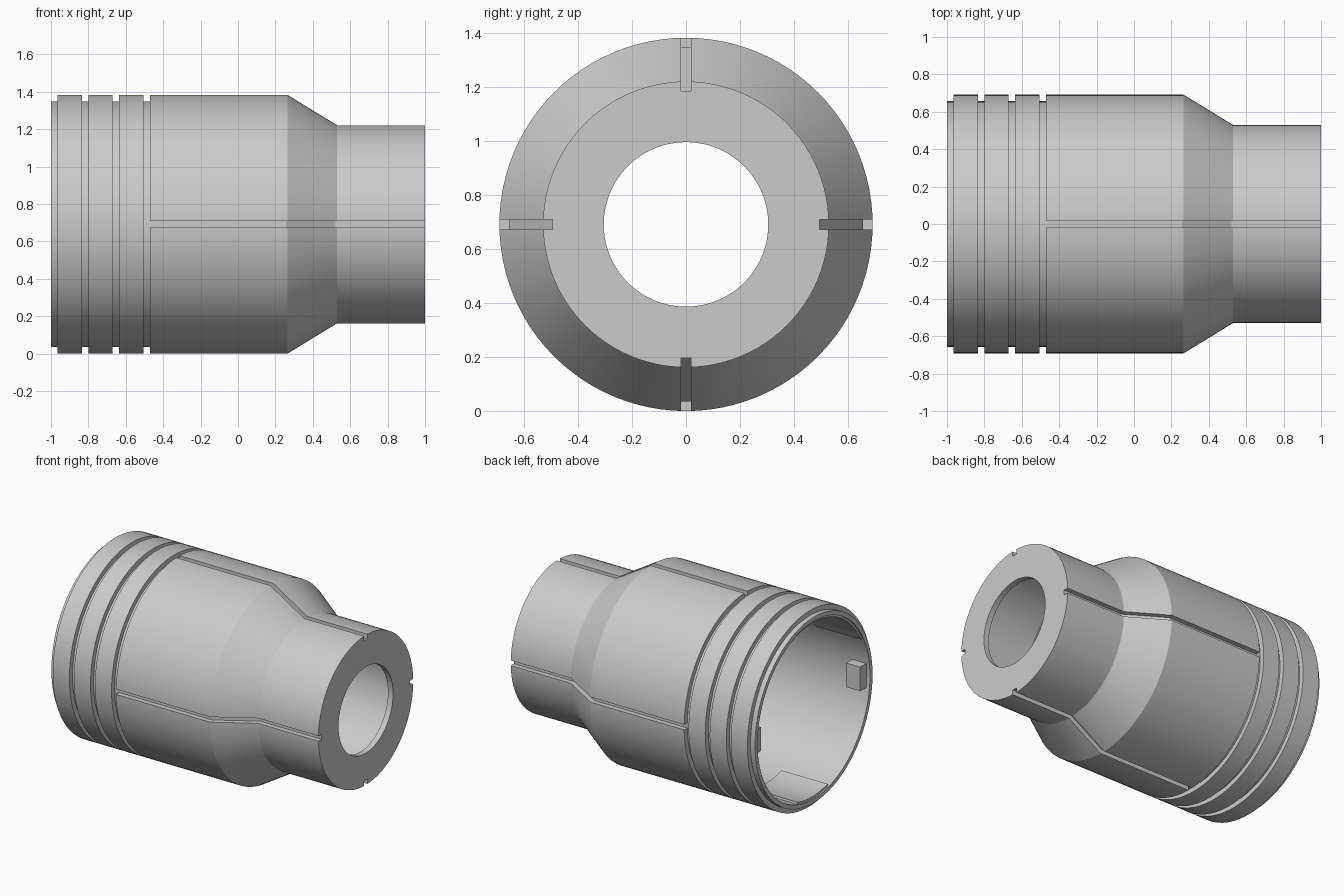
import bpy, bmesh, math
from mathutils import Matrix, Vector

cube = bpy.data.objects.get("Cube")
if cube:
    bpy.data.objects.remove(cube)

R = 0.692            # main outer radius, also the height of the axis
GROOVE = 0.657       # radius at the bottom of the grooves
NECK = 0.53          # neck outer radius
SEGMENTS = 96
AXIS = Matrix.Translation((0, 0, R))

grey = bpy.data.materials.new("light_grey")
grey.use_nodes = True
grey.diffuse_color = (0.6, 0.6, 0.6, 1)
grey.node_tree.nodes["Principled BSDF"].inputs["Base Color"].default_value = (0.6, 0.6, 0.6, 1)


def make_object(name, bm):
    bmesh.ops.recalc_face_normals(bm, faces=bm.faces)
    bm.transform(AXIS)
    mesh = bpy.data.meshes.new(name)
    bm.to_mesh(mesh)
    bm.free()
    mesh.materials.append(grey)
    obj = bpy.data.objects.new(name, mesh)
    bpy.context.collection.objects.link(obj)
    return obj


def select(obj):
    bpy.ops.object.select_all(action='DESELECT')
    obj.select_set(True)
    bpy.context.view_layer.objects.active = obj


def revolve(name, profile, start=0, sweep=math.tau, steps=SEGMENTS):
    """Turn a closed (x, radius) profile about the x axis, fully or as an arc."""
    full = sweep >= math.tau
    bm = bmesh.new()
    rings = []
    for i in range(steps if full else steps + 1):
        a = start + sweep * i / steps
        rings.append([bm.verts.new((x, r * math.cos(a), r * math.sin(a))) for x, r in profile])
    n = len(profile)
    for i in range(steps):
        p, q = rings[i], rings[(i + 1) % len(rings)]
        for j in range(n):
            k = (j + 1) % n
            bm.faces.new((p[j], p[k], q[k], q[j]))
    if not full:
        bm.faces.new(rings[0])
        bm.faces.new(rings[-1])
    return make_object(name, bm)


def smooth(obj):
    select(obj)
    bpy.ops.object.shade_smooth_by_angle(angle=math.radians(20))


# Outer wall: rebated open rim, three bands split by grooves, cone, neck
outer = [(-1, GROOVE)]
for band_start in (-0.965, -0.80, -0.635):
    band_end = band_start + 0.13
    outer += [(band_start, GROOVE), (band_start, R), (band_end, R), (band_end, GROOVE)]
outer += [(-0.47, GROOVE), (-0.47, R), (0.265, R), (0.53, NECK), (1, NECK)]

# Inner wall: end plate with a round hole, then the hollow shell
inner = [(1, 0.305), (0.96, 0.305), (0.96, 0.465), (0.50, 0.465), (0.235, 0.628), (-1, 0.628)]
body = revolve("sleeve_body", outer + inner)

# Four lengthwise slots that follow the outer wall
slot = [(-0.488, GROOVE), (0.257, GROOVE), (0.52, 0.495), (1.1, 0.495), (1.1, 0.8), (-0.488, 0.8)]
bm = bmesh.new()
for quarter in range(4):
    face = bm.faces.new([bm.verts.new((x, -0.018, r)) for x, r in slot])
    ext = bmesh.ops.extrude_face_region(bm, geom=[face])["geom"]
    moved = [v for v in ext if isinstance(v, bmesh.types.BMVert)]
    bmesh.ops.translate(bm, verts=moved, vec=(0, 0.036, 0))
    turn = Matrix.Rotation(math.pi / 2, 4, 'X')
    bmesh.ops.transform(bm, matrix=turn, verts=bm.verts)
cutter = make_object("slot_cutter", bm)
cutter.hide_render = True

mod = body.modifiers.new("slots", 'BOOLEAN')
mod.operation = 'DIFFERENCE'
mod.solver = 'EXACT'
mod.object = cutter
select(body)
bpy.ops.object.modifier_apply(modifier=mod.name)
bpy.data.objects.remove(cutter)
smooth(body)

# Locking lugs inside the open end
for side, name in ((1, "back_lug"), (-1, "front_lug")):
    bm = bmesh.new()
    bmesh.ops.create_cube(bm, size=1)
    bm.transform(Matrix.Translation((-0.92, side * 0.60, 0)) @ Matrix.Diagonal((0.11, 0.09, 0.17, 1)))
    make_object(name, bm)

# Thin pads on the inner wall, above and below
pad = [(-0.99, 0.614), (-0.63, 0.614), (-0.63, 0.632), (-0.99, 0.632)]
for name, middle, half in (("lower_pad", -90, 16), ("upper_pad", 90, 62)):
    arc = math.radians(2 * half)
    smooth(revolve(name, pad, math.radians(middle - half), arc, 24))
